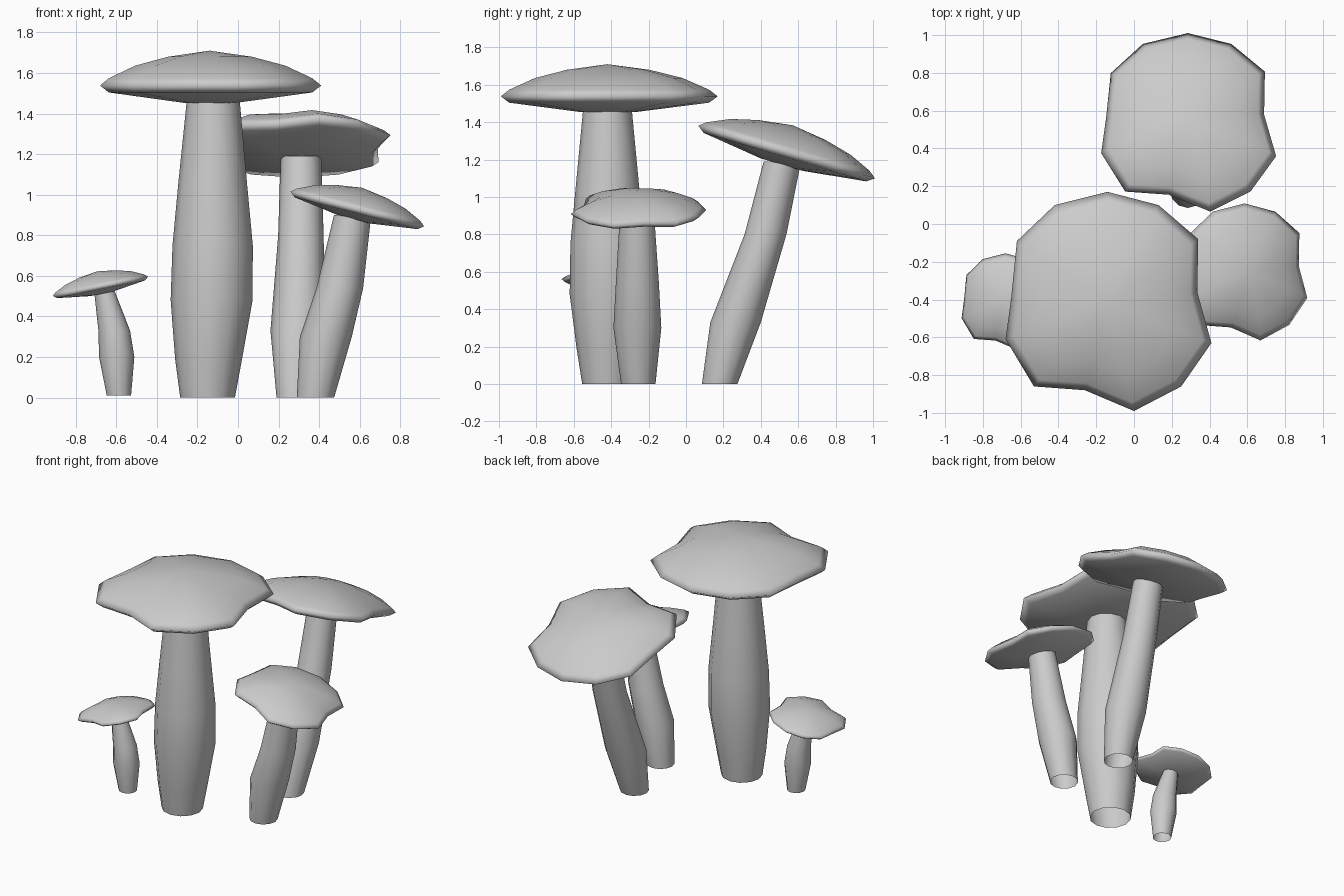
import bpy, bmesh, math
from mathutils import Vector

if "Cube" in bpy.data.objects:
    bpy.data.objects.remove(bpy.data.objects["Cube"])

# Lobed cap outline, relative to the cap centre
OUTLINE = [(0, .59), (.27, .52), (.48, .34), (.475, .06), (.55, -.21), (.39, -.44), (.14, -.57),
           (-.12, -.46), (-.39, -.44), (-.54, -.19), (-.51, .03), (-.48, .33), (-.28, .52)]
# Cap profile: outline scale, height above the rim
CAP_PROFILE = [(.38, .142), (.68, .098), (.92, .036), (1, 0), (.92, -.034), (.24, -.085)]


def loft(name, rings, top=None, bottom=None):
    """Skin a stack of vertex rings, optionally closing the ends with a fan."""
    bm = bmesh.new()
    loops = [[bm.verts.new(p) for p in ring] for ring in rings]
    n = len(loops[0])
    for a, b in zip(loops, loops[1:]):
        for i in range(n):
            j = (i + 1) % n
            bm.faces.new((a[i], a[j], b[j], b[i]))
    for tip, loop in ((top, loops[0]), (bottom, loops[-1])):
        if tip is not None:
            v = bm.verts.new(tip)
            for i in range(n):
                bm.faces.new((loop[i], loop[(i + 1) % n], v))
    bmesh.ops.recalc_face_normals(bm, faces=bm.faces)
    for f in bm.faces:
        f.smooth = True
    me = bpy.data.meshes.new(name)
    bm.to_mesh(me)
    bm.free()
    ob = bpy.data.objects.new(name, me)
    bpy.context.collection.objects.link(ob)
    return ob


def cap(name, loc, scale, tilt_x=0, tilt_y=0):
    rings = [[(x * s, y * s, z) for x, y in OUTLINE] for s, z in CAP_PROFILE]
    ob = loft(name, rings, (0, 0, .172), (0, 0, -.085))
    ob.location = loc
    ob.scale = (scale,) * 3
    ob.rotation_euler = (math.radians(tilt_x), math.radians(tilt_y), 0)


def stem(name, path, sides=12):
    """Open tube through (x, y, z, radius) sections."""
    rings = []
    for x, y, z, r in reversed(path):
        rings.append([Vector((x + r * math.cos(2 * math.pi * i / sides),
                              y + r * math.sin(2 * math.pi * i / sides), z)) for i in range(sides)])
    loft(name, rings)


# Large mushroom
cap("large_cap", (-.14, -.42, 1.538), 1)
stem("large_stem", [(-.15, -.42, 0, .135), (-.145, -.42, .19, .165), (-.13, -.42, .48, .202),
                    (-.125, -.42, .75, .198), (-.125, -.42, 1.05, .17), (-.122, -.42, 1.47, .13)])

# Back mushroom, leaning backwards
cap("back_cap", (.285, .53, 1.243), .85, tilt_x=-16.6)
stem("back_stem", [(.285, .18, 0, .095), (.295, .265, .33, .135), (.31, .425, .8, .112),
                   (.31, .515, 1.19, .1)])

# Right mushroom, leaning right
cap("right_cap", (.585, -.26, .93), .625, tilt_y=14.5)
stem("right_stem", [(.382, -.255, 0, .092), (.433, -.26, .3, .128), (.502, -.26, .54, .115),
                    (.565, -.262, .9, .092)])

# Small mushroom, leaning left
cap("small_cap", (-.68, -.415, .548), .44, tilt_y=-11.4)
stem("small_stem", [(-.587, -.415, .01, .06), (-.598, -.415, .2, .087), (-.61, -.415, .33, .078),
                    (-.66, -.415, .53, .05)])
